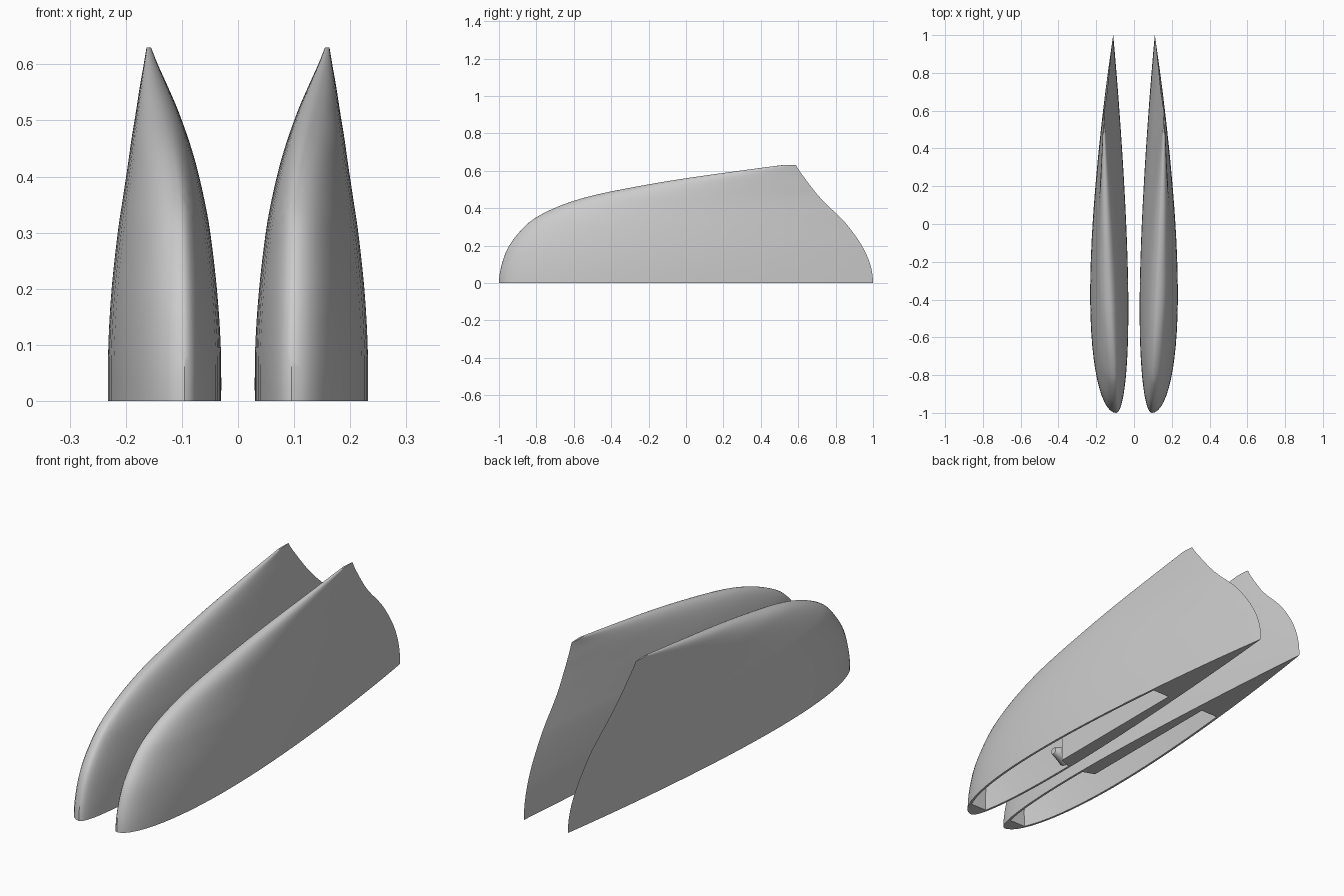
import bpy, bmesh, math
from mathutils import Matrix, Vector

if "Cube" in bpy.data.objects:
    bpy.data.objects.remove(bpy.data.objects["Cube"])

paint = bpy.data.materials.new("grey_paint")
paint.diffuse_color = (0.6, 0.6, 0.6, 1)
paint.use_nodes = True
paint.node_tree.nodes["Principled BSDF"].inputs["Base Color"].default_value = paint.diffuse_color

# Fairing levels: z, nose y, tail y, nose x, tail x, inboard x, outboard x
ROWS = [
    (0.00, -1.000, 1.000, 0.095, 0.110, 0.030, 0.232),
    (0.10, -0.985, 0.985, 0.096, 0.112, 0.031, 0.231),
    (0.20, -0.945, 0.940, 0.098, 0.118, 0.038, 0.225),
    (0.30, -0.865, 0.870, 0.101, 0.125, 0.050, 0.214),
    (0.36, -0.785, 0.815, 0.105, 0.131, 0.061, 0.205),
    (0.42, -0.655, 0.752, 0.113, 0.137, 0.075, 0.196),
    (0.47, -0.490, 0.705, 0.123, 0.142, 0.090, 0.189),
    (0.52, -0.240, 0.665, 0.135, 0.148, 0.108, 0.181),
    (0.56, 0.000, 0.635, 0.145, 0.152, 0.125, 0.175),
    (0.60, 0.285, 0.606, 0.154, 0.157, 0.143, 0.168),
    (0.63, 0.510, 0.588, 0.159, 0.160, 0.155, 0.163),
]


def level(u):
    """Smoothly interpolated row at index u."""
    i = min(int(u), len(ROWS) - 2)
    f = u - i
    b, c = ROWS[i], ROWS[i + 1]
    a = ROWS[i - 1] if i else tuple(2 * p - q for p, q in zip(b, c))
    d = ROWS[i + 2] if i + 2 < len(ROWS) else tuple(2 * q - p for p, q in zip(b, c))
    if i == 0:  # walls leave the ground vertically
        a = (-c[0],) + c[1:]
    return [q + 0.5 * f * (r - p + f * (2 * p - 5 * q + 4 * r - s + f * (3 * (q - r) + s - p)))
            for p, q, r, s in zip(a, b, c, d)]


def thickness(t):
    """Streamlined half thickness, 1 at the widest point."""
    t = min(max(t, 0), 1)
    return max(0, 10 * (0.2969 * math.sqrt(t) - 0.126 * t - 0.3516 * t**2
                        + 0.2843 * t**3 - 0.1036 * t**4)) / 1.0003


def sides(row, t):
    """Inboard and outboard x at chord fraction t."""
    _, _, _, xn, xt, xi, xo = row
    mid = xn + (xt - xn) * t
    wide = xn + (xt - xn) * 0.3
    k = thickness(t)
    return mid - (wide - xi) * k, mid + (xo - wide) * k


def loft(name, rings):
    bm = bmesh.new()
    loops = [[bm.verts.new(p) for p in ring] for ring in rings]
    for a, b in zip(loops, loops[1:]):
        for i in range(len(a)):
            j = (i + 1) % len(a)
            bm.faces.new((a[i], a[j], b[j], b[i]))
    bm.faces.new(loops[0][::-1])
    bm.faces.new(loops[-1])
    bmesh.ops.recalc_face_normals(bm, faces=bm.faces)
    return finish(name, bm)


def finish(name, bm):
    me = bpy.data.meshes.new(name)
    bm.to_mesh(me)
    bm.free()
    me.materials.append(paint)
    ob = bpy.data.objects.new(name, me)
    bpy.context.collection.objects.link(ob)
    return ob


# Outer shell: stacked streamlined sections
N = 36
ts = [0.5 * (1 - math.cos(math.pi * i / N)) for i in range(N + 1)]
rings = []
for k in range(51):
    row = level(k / 5)
    ys = [row[1] + (row[2] - row[1]) * t for t in ts]
    xs = [sides(row, t) for t in ts]
    ring = [(xs[i][0], ys[i], row[0]) for i in range(N + 1)]
    ring += [(xs[i][1], ys[i], row[0]) for i in range(N - 1, 0, -1)]
    rings.append(ring)
shell = loft("fairing", rings)

# Wheel cavity: thin walls in front, thick inboard wall behind the step
rings = []
for k in range(9):
    row = level(2.8 * k / 8)
    z = row[0] if k else -0.02
    start = max(-0.93, row[1] + 0.06)
    ys = [start + (-0.40 - start) * i / 8 for i in range(9)]
    ys += [-0.38 + 0.73 * i / 10 for i in range(11)]
    pairs = [sides(row, (y - row[1]) / (row[2] - row[1])) for y in ys]
    ring = [(p[0] + 0.01 if y < -0.39 else 0.095, y, z) for p, y in zip(pairs, ys)]
    ring += [(p[1] - 0.01, y, z) for p, y in reversed(list(zip(pairs, ys)))]
    rings.append(ring)
cavity = loft("cavity_cutter", rings)

# Air inlet: small tilted pocket on the inboard nose
n = Vector((-0.6, -0.55, 0.58)).normalized()
up = Vector((0.032, 0.05, 0.08))
up = (up - n * up.dot(n)).normalized()
rot = Matrix((n.cross(up), up, n)).transposed().to_4x4()
bm = bmesh.new()
bmesh.ops.create_cube(bm, size=1, matrix=Matrix.Translation((0.084, -0.77, 0.345)) @ rot
                      @ Matrix.Diagonal((0.036, 0.085, 0.06, 1)))
inlet = finish("inlet_cutter", bm)

# Axle boss inside the cavity
bm = bmesh.new()
bmesh.ops.create_cone(bm, cap_ends=True, segments=24, radius1=0.045, radius2=0.015, depth=0.07,
                      matrix=Matrix.Translation((0.075, -0.42, 0.06)) @ Matrix.Rotation(math.pi / 2, 4, 'Y'))
boss = finish("axle_boss", bm)

for cutter in (cavity, inlet):
    cutter.hide_render = True
    mod = shell.modifiers.new("cut", 'BOOLEAN')
    mod.operation = 'DIFFERENCE'
    mod.solver = 'EXACT'
    mod.object = cutter

# Mirror to the other side, bake and smooth
for ob in (shell, boss):
    ob.modifiers.new("mirror", 'MIRROR').use_mirror_merge = False
    bpy.ops.object.select_all(action='DESELECT')
    ob.select_set(True)
    bpy.context.view_layer.objects.active = ob
    bpy.ops.object.convert(target='MESH')
    bpy.ops.object.shade_smooth_by_angle(angle=math.radians(35))
for cutter in (cavity, inlet):
    bpy.data.objects.remove(cutter)
